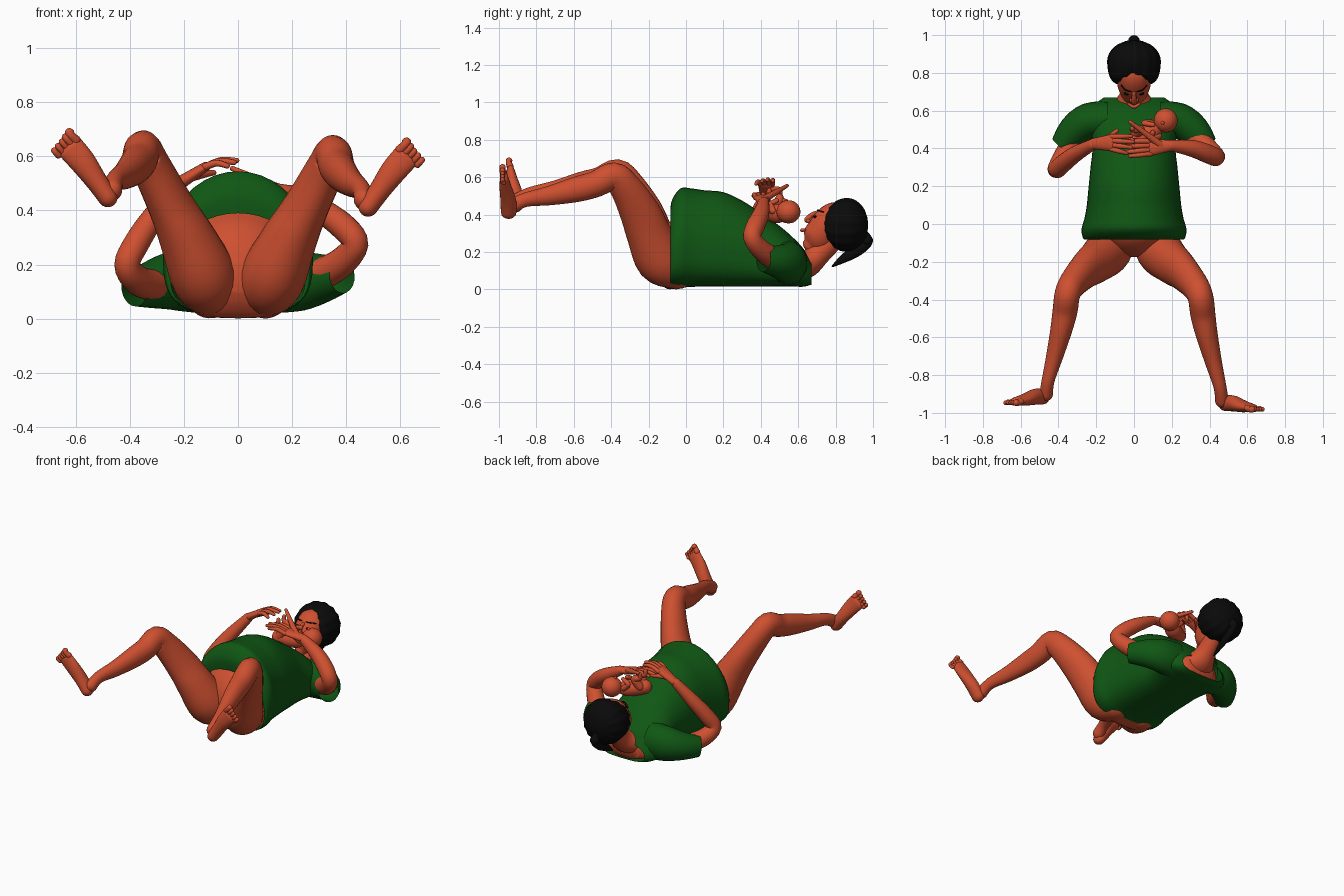
import bpy, bmesh, math
from mathutils import Vector, Matrix


def material(name, rgb):
    m = bpy.data.materials.new(name)
    m.diffuse_color = (*rgb, 1)
    return m


SKIN = material("skin", (0.62, 0.08, 0.03))
GREEN = material("green_cloth", (0.005, 0.095, 0.007))
BLACK = material("black_hair", (0.003, 0.003, 0.003))


def finish(name, bm, mat):
    bmesh.ops.recalc_face_normals(bm, faces=bm.faces)
    me = bpy.data.meshes.new(name)
    bm.to_mesh(me)
    bm.free()
    me.materials.append(mat)
    for p in me.polygons:
        p.use_smooth = True
    ob = bpy.data.objects.new(name, me)
    bpy.context.collection.objects.link(ob)
    return ob


def skin_rings(name, rings, mat, caps=True):
    bm = bmesh.new()
    vs = [[bm.verts.new(p) for p in r] for r in rings]
    n = len(vs[0])
    for a, b in zip(vs, vs[1:]):
        for i in range(n):
            bm.faces.new((a[i], a[(i + 1) % n], b[(i + 1) % n], b[i]))
    if caps:
        bm.faces.new(vs[0])
        bm.faces.new(vs[-1])
    return finish(name, bm, mat)


def spline(pts, steps=4):
    # Catmull-Rom through points of any dimension
    out = []
    for i in range(len(pts) - 1):
        p0, p1, p2, p3 = pts[max(i - 1, 0)], pts[i], pts[i + 1], pts[min(i + 2, len(pts) - 1)]
        for k in range(steps):
            t = k / steps
            out.append([0.5 * (2 * b + (c - a) * t + (2 * a - 5 * b + 4 * c - d) * t * t
                               + (3 * b - a - 3 * c + d) * t ** 3)
                        for a, b, c, d in zip(p0, p1, p2, p3)])
    return out + [list(pts[-1])]


def tube(name, pts, mat=SKIN, ref=(0, 0, 1), n=20, rounded=True):
    # points are (x, y, z, r) or (x, y, z, r_side, r_ref)
    pts = spline([p if len(p) == 5 else (*p, p[3]) for p in pts])
    cs = [Vector(p[:3]) for p in pts]
    rings = []
    for i, p in enumerate(pts):
        t = (cs[min(i + 1, len(cs) - 1)] - cs[max(i - 1, 0)]).normalized()
        side = Vector(ref).cross(t).normalized()
        up = t.cross(side)
        end = -1 if i == 0 else (1 if i == len(pts) - 1 else 0)
        layers = [(0, 1)]
        if end and rounded:
            layers = [(end * math.sin(a) * min(p[3:]), math.cos(a)) for a in (0, 0.4, 0.8, 1.15, 1.45)]
            if end < 0:
                layers.reverse()
        for off, s in layers:
            rings.append([cs[i] + t * off + s * (side * p[3] * math.cos(a) + up * p[4] * math.sin(a))
                          for a in (2 * math.pi * j / n for j in range(n))])
    return skin_rings(name, rings, mat, rounded)


def loft_y(name, rows, mat, caps, n=40):
    # rows are (y, half_width, z_low, z_high); lower half is squarer
    rings = []
    for y, w, lo, hi in spline(rows):
        mid = lo + (hi - lo) * 0.42
        ring = []
        for j in range(n):
            c, s = math.cos(2 * math.pi * j / n), math.sin(2 * math.pi * j / n)
            e = 1 if s > 0 else 0.65
            ring.append((w * math.copysign(abs(c) ** e, c), y,
                         mid + (hi - mid if s > 0 else mid - lo) * math.copysign(abs(s) ** e, s)))
        rings.append(ring)
    return skin_rings(name, rings, mat, caps)


def ball(name, c, r, mat=SKIN, tilt=0, seg=28):
    bm = bmesh.new()
    m = Matrix.Translation(c) @ Matrix.Rotation(tilt, 4, 'X') @ Matrix.Diagonal((*r, 1))
    bmesh.ops.create_uvsphere(bm, u_segments=seg, v_segments=seg // 2, radius=1, matrix=m)
    return finish(name, bm, mat)


# Torso and shirt
loft_y("torso", [(-.175, .04, .1, .2), (-.15, .12, .05, .28), (-.1, .19, .003, .35), (-.03, .23, .01, .40),
                 (.1, .225, .022, .49), (.3, .2, .025, .44), (.5, .2, .022, .31), (.6, .17, .02, .22),
                 (.66, .1, .03, .16)], SKIN, True)
loft_y("shirt_body", [(-.08, .25, .015, .39), (-.078, .268, .012, .47), (-.03, .278, .01, .54), (.03, .262, .014, .54),
                      (.1, .25, .015, .53), (.2, .24, .015, .52), (.3, .23, .015, .475), (.4, .22, .015, .41),
                      (.5, .23, .015, .34), (.58, .235, .015, .27), (.63, .21, .015, .215), (.67, .16, .025, .15)],
       GREEN, False)

for s, tag in ((-1, "left"), (1, "right")):
    up = 0.05 if s > 0 else 0
    tube(tag + "_sleeve", [(s * .14, .55, .14, .1, .12), (s * .24, .545, .14, .095, .11),
                           (s * .32, .49, .125 + up * .5, .085, .088), (s * .385, .415, .11 + up, .06, .066)],
         GREEN, rounded=False)

    # Legs; the right one sits a little lower towards the foot
    legs = [(.10, -.05, .11, .11, .108), (.13, -.13, .165, .135, .122), (.19, -.19, .30, .12, .103),
            (.25, -.235, .42, .108, .084), (.32, -.31, .56, .085, .073), (.352, -.37, .622, .075, .068),
            (.365, -.46, .585, .07, .066), (.385, -.56, .56, .068, .058), (.42, -.70, .53, .052, .045),
            (.455, -.83, .51, .038, .034), (.465, -.90, .475, .04, .036)]

    def shift(p, w):
        k = w * .035 if s > 0 else 0
        return (s * p[0], p[1] - k, p[2] - k, *p[3:])

    tube(tag + "_leg", [shift(p, i / 10) for i, p in enumerate(legs)], ref=(1, 0, 0), n=28)
    foot = [(.482, -.913, .448, .036, .042), (.525, -.915, .51, .04, .042), (.575, -.93, .58, .048, .032),
            (.618, -.938, .63, .05, .022)]
    tube(tag + "_foot", [shift(p, 1) for p in foot], ref=(0, 1, 0))
    for i in range(5):
        q = i / 4
        x, z = .60 + .065 * q, .66 - .056 * q
        r = .018 - .006 * min(1, q * 2)
        l = .034 - .012 * q
        tube(f"{tag}_toe_{i + 1}", [shift((x, -.94, z, r), 1), shift((x + .5 * l, -.948, z + .5 * l, r * .88), 1),
                                    shift((x + .7 * l, -.946, z + .8 * l, r), 1)], ref=(0, 1, 0), n=10)

# Arms
tube("left_arm", [(-.30, .48, .12, .06), (-.37, .36, .14, .055), (-.41, .29, .20, .048), (-.375, .32, .28, .048),
                  (-.31, .37, .38, .042), (-.22, .42, .495, .03)], ref=(0, 1, .3))
tube("right_arm", [(.30, .48, .16, .06), (.38, .41, .205, .055), (.435, .355, .275, .048), (.395, .37, .335, .05),
                   (.31, .40, .40, .045), (.2, .415, .465, .03)], ref=(0, 1, .3))


def hand(tag, wrist, palm, fingers, thumb):
    tube(tag + "_palm", [(*wrist, .03, .024), (*palm, .045, .018)])
    for i, tip in enumerate(fingers):
        a = Vector(palm) + Vector((0, .033 - .022 * i, 0))
        b = Vector(tip)
        m = a.lerp(b, .5) + Vector((0, 0, .012))
        tube(f"{tag}_finger_{i + 1}", [(*a, .014), (*m, .013), (*b, .01)], n=10)
    a = Vector(wrist).lerp(Vector(palm), .4)
    b = Vector(thumb)
    tube(tag + "_thumb", [(*a, .022), (*a.lerp(b, .55), .015), (*b, .01)], ref=(0, .3, 1), n=10)


hand("left", (-.21, .425, .505), (-.12, .43, .562),
     [(-.015, .465, .58), (-.005, .435, .585), (-.015, .405, .578), (-.04, .375, .565)], (-.09, .495, .54))
hand("right", (.19, .415, .47), (.09, .405, .49),
     [(-.03, .44, .50), (-.05, .41, .505), (-.05, .38, .505), (-.02, .36, .50)], (-.02, .54, .555))

# Neck, head and face
tube("neck", [(0, .58, .12, .16, .08), (0, .65, .14, .10, .075), (0, .71, .19, .062, .062),
              (0, .80, .29, .058, .065)])
tube("head", [(0, .662, .235, .032, .042), (0, .69, .262, .065, .079), (0, .73, .31, .085, .087),
              (0, .77, .36, .092, .09), (0, .815, .39, .088, .083), (0, .855, .405, .06, .05)],
     ref=(0, -.85, .53), n=28)
tube("nose", [(0, .692, .41, .01), (0, .665, .393, .013), (0, .648, .372, .016)], ref=(1, 0, 0), n=12)
tube("lips", [(-.028, .635, .318, .007), (0, .62, .316, .01), (.028, .635, .318, .007)], n=10)
for s, tag in ((-1, "left"), (1, "right")):
    ball(tag + "_nostril", (s * .014, .654, .366), (.011, .012, .011), seg=12)
    ball(tag + "_eye", (s * .038, .691, .388), (.016, .01, .007), BLACK, seg=12)
    tube(tag + "_eyebrow", [(s * .017, .701, .424, .003), (s * .045, .709, .422, .004),
                            (s * .068, .735, .414, .003)], BLACK, n=8)
    ball(tag + "_ear", (s * .092, .785, .315), (.014, .024, .034), tilt=-.5, seg=14)

# Hair with ridged strands and tied tail
hair = ball("hair", (0, .86, .345), (.14, .113, .142), BLACK, seg=64)
for v in hair.data.vertices:
    d = Vector(v.co) - Vector((0, .86, .345))
    v.co += d * .02 * math.sin(14 * math.atan2(d.x, d.z))
    if d.y < 0:  # fringe wraps round the temples
        v.co.y -= .035 * min(1, abs(d.x) / .1) * min(1, -d.y / .05)
ball("hair_tie", (0, .97, .262), (.03, .03, .03), BLACK, seg=16)
tube("hair_tail", [(0, .95, .30, .022), (0, .977, .255, .022), (0, .92, .21, .03, .018), (0, .85, .17, .025, .014),
                   (0, .785, .125, .006)], BLACK, ref=(1, 0, 0), n=14)

# Newborn lying on the chest
ball("baby_head", (.168, .548, .415), (.063, .064, .062))
ball("baby_nose", (.152, .535, .475), (.01, .01, .01), seg=10)
tube("baby_body", [(.135, .52, .405, .03), (.10, .495, .405, .05), (.05, .465, .41, .05), (.0, .44, .42, .045)])
for s, tag in ((-1, "lower"), (1, "upper")):
    tube(f"baby_{tag}_arm", [(.11 - s * .02, .50 + s * .035, .42, .018), (.075 - s * .02, .495 + s * .04, .455, .016),
                             (.10, .505 + s * .02, .475, .013)], n=12)
    tube(f"baby_{tag}_leg", [(.01, .45 + s * .025, .43, .028), (.035, .465 + s * .035, .485, .023),
                             (-.005, .47 + s * .03, .50, .016), (-.01, .475 + s * .03, .53, .012)],
         ref=(0, 1, 0), n=12)
